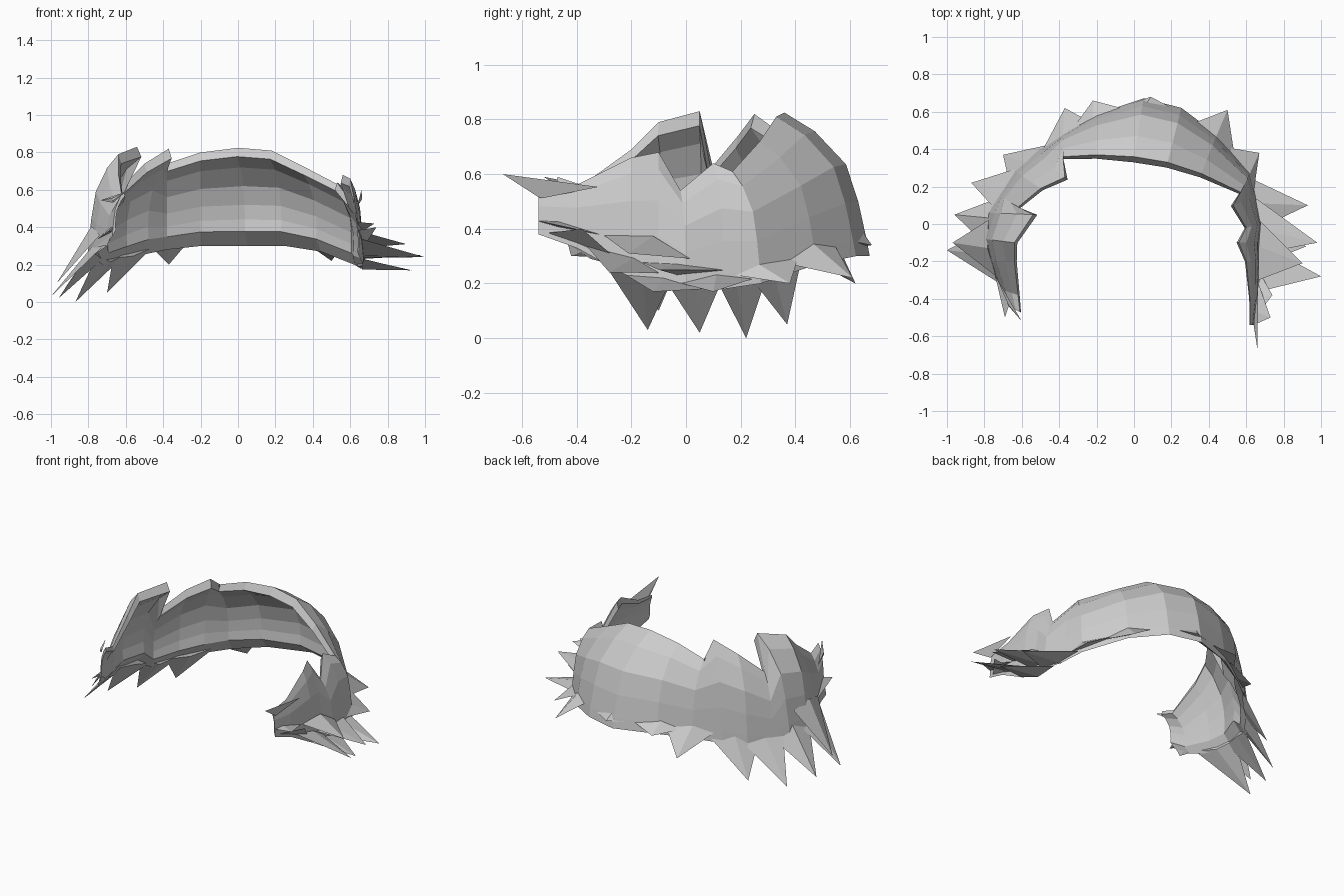
import bpy, bmesh
from mathutils import Vector

# Upper rim of the collar, from the left front end round the back to the right front end
RIM = [(-.61, -.47, .59), (-.62, -.38, .56), (-.64, -.2, .69), (-.64, -.1, .79), (-.54, .05, .83),
       (-.62, .09, .62), (-.5, .19, .74), (-.37, .25, .82), (-.38, .36, .74), (-.2, .37, .8),
       (0, .36, .825), (.18, .33, .81), (.36, .27, .72), (.57, .17, .61), (.53, .1, .64),
       (.6, -.02, .54), (.56, -.1, .68), (.6, -.2, .66), (.62, -.4, .56), (.62, -.54, .54)]
# Outer lower hem at the same stations
HEM = [(-.67, -.44, .35), (-.71, -.35, .29), (-.77, -.2, .25), (-.8, -.08, .24), (-.77, .06, .24),
       (-.72, .15, .2), (-.63, .28, .22), (-.52, .38, .25), (-.38, .48, .28), (-.2, .58, .3),
       (.05, .66, .3), (.25, .61, .3), (.44, .47, .27), (.62, .27, .2), (.65, .14, .18),
       (.68, 0, .18), (.67, -.1, .19), (.67, -.2, .22), (.66, -.4, .33), (.64, -.54, .38)]
# Cross-section: (outward fraction, height fraction), outer skin down, then underside and lining up
OUTER = [(0, 1), (.37, .87), (.75, .64), (.9, .38), (1, .12), (1.04, 0)]
LINING = [(.72, .15), (.74, .27), (.71, .42), (.58, .61), (.24, .8), (-.1, .91)]


def along(path, k):
    k = max(0, min(len(path) - 1.001, k))
    i = int(k)
    return Vector(path[i]).lerp(Vector(path[i + 1]), k - i)


def skin(k, f, v):
    r, h = along(RIM, k), along(HEM, k)
    p = r.lerp(h, f)
    p.z = h.z + v * (r.z - h.z)
    return p


def finish(bm, name):
    bmesh.ops.recalc_face_normals(bm, faces=bm.faces[:])
    me = bpy.data.meshes.new(name)
    bm.to_mesh(me)
    bm.free()
    ob = bpy.data.objects.new(name, me)
    bpy.context.collection.objects.link(ob)


# Thin curved collar shell
bm = bmesh.new()
rings = [[bm.verts.new(skin(k, f, v)) for f, v in OUTER + LINING] for k in range(len(RIM))]
n = len(rings[0])
for a, b in zip(rings, rings[1:]):
    for j in range(n):
        bm.faces.new((a[j], a[(j + 1) % n], b[(j + 1) % n], b[j]))
for end in (rings[0], rings[-1]):
    for j in range(n // 2 - 1):
        bm.faces.new((end[j], end[j + 1], end[n - 2 - j], end[n - 1 - j]))
finish(bm, "fur_collar")

# Pointed tufts: station along the collar, root height fraction, tip position
TUFTS = [(.1, .8, -.6, -.52, .59), (.3, .2, -.69, -.5, .38), (.8, .1, -.7, -.42, .3),
         (2.3, .05, -1, -.14, .03), (2.6, .25, -.97, -.1, .1), (3.8, .05, -.96, .05, .02),
         (5.3, .05, -.87, .22, 0), (6.5, .05, -.7, .37, .05), (8, .1, -.37, .62, .2),
         (8.9, .1, -.22, .66, .32), (10.1, .1, .09, .68, .34), (12, .1, .5, .61, .22),
         (13, .1, .67, .38, .2), (14.2, .05, .93, .1, .17), (15.3, .15, .98, -.1, .25),
         (16.2, .3, .9, -.21, .31), (16.9, .1, 1, -.28, .24), (15.8, 0, .92, -.12, .17),
         (18, .1, .74, -.38, .4), (18.5, .3, .73, -.5, .42), (18.9, .85, .66, -.67, .6)]

# Each tuft is a broad flat blade rooted inside the hem
bm = bmesh.new()
for k, v, *tip in TUFTS:
    step = (along(HEM, k + .5) - along(HEM, k - .5)).length
    w = min(1.3, .14 / step)
    root = [skin(k - w, 1, v), skin(k, .97, v + .07), skin(k + w, 1, v), skin(k, .9, v - .03)]
    vs = [bm.verts.new(p) for p in root]
    t = bm.verts.new(tip)
    for j in range(4):
        bm.faces.new((vs[j], vs[(j + 1) % 4], t))
    bm.faces.new(vs[::-1])
finish(bm, "fur_tufts")
